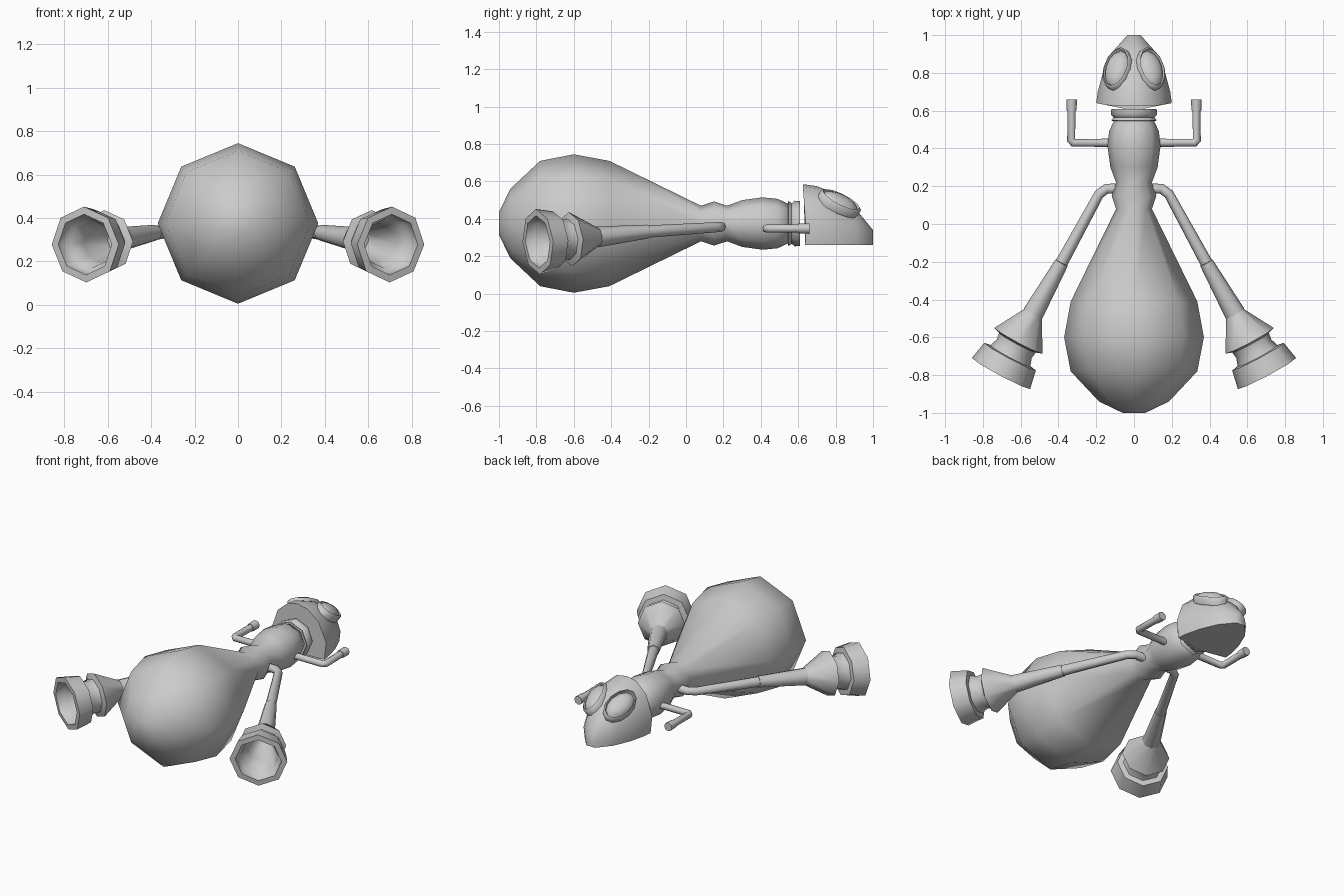
import bpy, bmesh, math
from mathutils import Vector, Matrix

cube = bpy.data.objects.get("Cube")
if cube:
    bpy.data.objects.remove(cube)

grey = bpy.data.materials.new("plain_grey")
grey.use_nodes = True
colour = (0.6, 0.6, 0.6, 1)
grey.diffuse_color = colour
grey.node_tree.nodes["Principled BSDF"].inputs["Base Color"].default_value = colour


def frame(centre, axis, up=(0, 0, 1)):
    """Matrix whose local z runs along axis and local y points near up."""
    t = Vector(axis).normalized()
    u = Vector(up).cross(t).normalized()
    v = t.cross(u)
    m = Matrix((u, v, t)).transposed().to_4x4()
    m.translation = Vector(centre)
    return m


def loft(name, rings, angle=55):
    """Skin a list of point rings and cap both ends."""
    bm = bmesh.new()
    rows = [[bm.verts.new(p) for p in ring] for ring in rings]
    n = len(rows[0])
    for a, b in zip(rows, rows[1:]):
        for i in range(n):
            j = (i + 1) % n
            bm.faces.new((a[i], a[j], b[j], b[i]))
    bm.faces.new(rows[0])
    bm.faces.new(rows[-1])
    bmesh.ops.recalc_face_normals(bm, faces=bm.faces)
    mesh = bpy.data.meshes.new(name)
    bm.to_mesh(mesh)
    bm.free()
    mesh.materials.append(grey)
    obj = bpy.data.objects.new(name, mesh)
    bpy.context.collection.objects.link(obj)
    bpy.ops.object.select_all(action="DESELECT")
    obj.select_set(True)
    bpy.context.view_layer.objects.active = obj
    bpy.ops.object.shade_smooth_by_angle(angle=math.radians(angle))
    return obj


def circle(r, n):
    return [(r * math.cos(2 * math.pi * i / n), r * math.sin(2 * math.pi * i / n)) for i in range(n)]


def lathe(name, profile, m, sides=8, angle=55):
    loft(name, [[m @ Vector((x, y, h)) for x, y in circle(r, sides)] for h, r in profile], angle)


def tube(name, path, radii, sides=8):
    pts = [Vector(p) for p in path]
    rings = []
    for i, p in enumerate(pts):
        before = (p - pts[i - 1]).normalized() if i else Vector()
        after = (pts[i + 1] - p).normalized() if i < len(pts) - 1 else Vector()
        m = frame(p, before + after)
        rings.append([m @ Vector((x, y, 0)) for x, y in circle(radii[i], sides)])
    loft(name, rings)


# Abdomen, waist and thorax in one turned body
body_axis = frame((0, 0, 0.375), (0, 1, 0))
lathe("body", [(-1, 0.06), (-0.94, 0.185), (-0.78, 0.335), (-0.6, 0.37), (-0.41, 0.335),
               (0.08, 0.095), (0.15, 0.118), (0.22, 0.095), (0.3, 0.125), (0.41, 0.14),
               (0.49, 0.132), (0.56, 0.1)], body_axis, 8, 80)

# Neck collar
lathe("neck_collar", [(0.545, 0.09), (0.547, 0.122), (0.565, 0.108), (0.58, 0.122), (0.61, 0.12)],
      body_axis)

# Head: dome sections with a flat underside
dome = [(0, 0), (0.93, 0), (1, 0.35), (0.75, 0.75), (0.36, 0.96), (0, 1)]
dome += [(-x, z) for x, z in reversed(dome[1:-1])]
rings = []
for i, (y, w, h) in enumerate([(0.6, 0.2, 0.325), (0.7, 0.192, 0.315), (0.8, 0.165, 0.275),
                               (0.91, 0.115, 0.19), (1.0, 0.035, 0.08)]):
    # The rear section curves forward towards its sides and top
    bend = lambda x, z: 0.04 * max(abs(x), z - 0.35) if i == 0 else 0
    rings.append([(w * x, y + bend(x, z), 0.26 + h * z) for x, z in dome])
loft("head", rings)

for side, s in (("left", 1), ("right", -1)):
    # Eye: raised rim around an oval dome
    eye = frame((s * 0.09, 0.822, 0.488), (s * 0.42, 0.46, 0.78), (-s * 0.04, 0.105, -0.075))
    eye = eye @ Matrix.Diagonal((0.076, 0.122, 1, 1))
    lathe(side + "_eye_rim", [(-0.03, 1), (0.012, 1), (0.02, 0.9), (0.005, 0.84)], eye, 12)
    lathe(side + "_eye", [(0, 0.88), (0.018, 0.76), (0.032, 0.48), (0.037, 0.15)], eye, 12)

    # Small bent front arm with a blunt tip
    tube(side + "_arm", [(s * 0.1, 0.43, 0.348), (s * 0.32, 0.43, 0.348), (s * 0.333, 0.445, 0.348),
                         (s * 0.33, 0.62, 0.348)], [0.022] * 4)
    tube(side + "_arm_tip", [(s * 0.33, 0.6, 0.348), (s * 0.33, 0.66, 0.348)], [0.026, 0.028])

    # Long rear leg: thin upper part and thicker lower part
    knee, ankle = (s * 0.383, -0.205, 0.332), (s * 0.535, -0.475, 0.303)
    tube(side + "_upper_leg", [(s * 0.07, 0.187, 0.357), (s * 0.145, 0.187, 0.357),
                               (s * 0.185, 0.158, 0.355), knee], [0.027, 0.027, 0.027, 0.033])
    tube(side + "_lower_leg", [knee, ankle], [0.037, 0.056])

    # Hollow funnel foot with a wide stepped bell
    foot = frame(ankle, (s * 0.47, -0.88, -0.07))
    lathe(side + "_foot", [(-0.005, 0.05), (0.163, 0.145), (0.175, 0.11), (0.21, 0.105),
                           (0.255, 0.12), (0.258, 0.155), (0.36, 0.175), (0.362, 0.14),
                           (0.31, 0.132), (0.3, 0.112), (0.2, 0.095), (0.05, 0.05)], foot)
